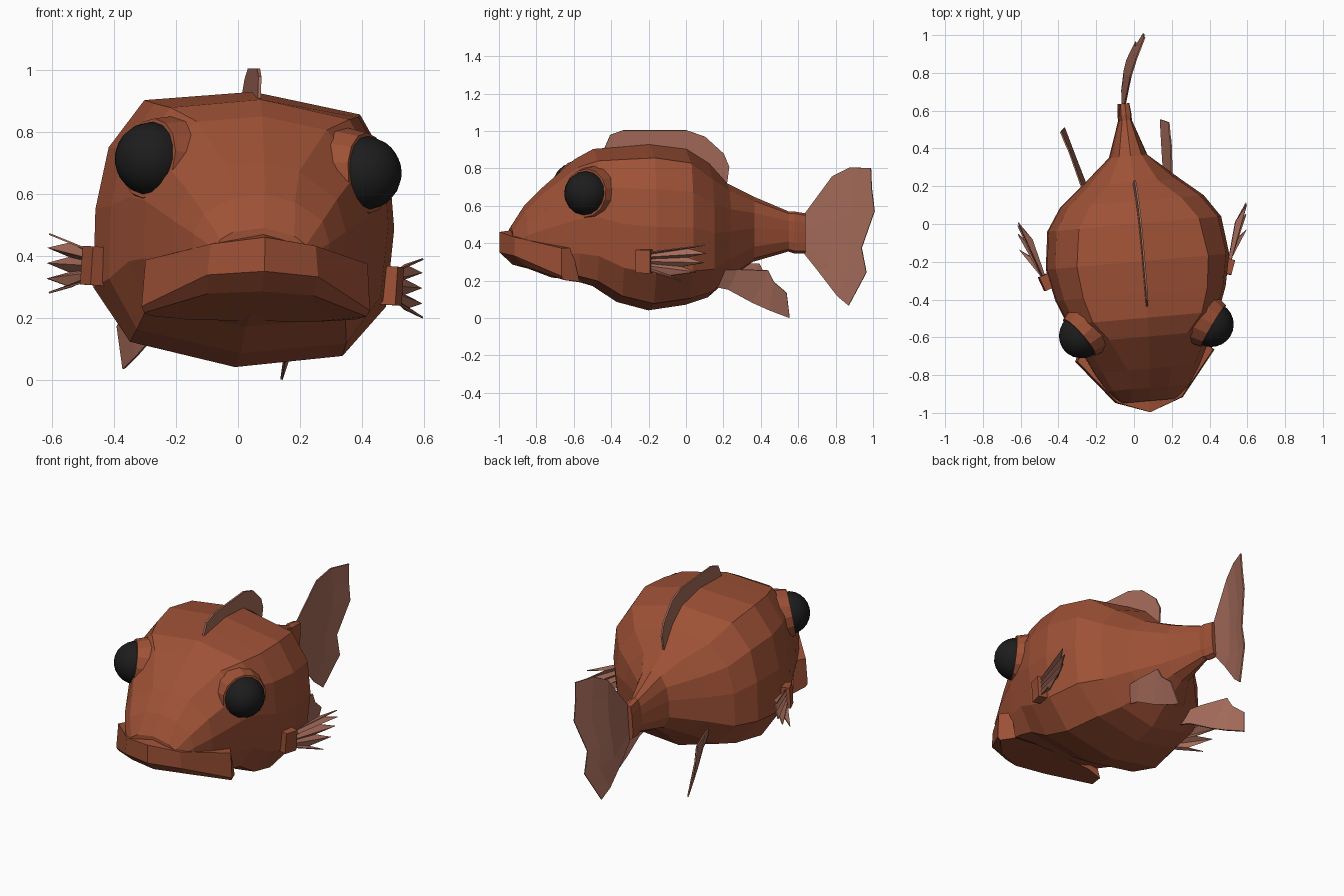
import bpy
import bmesh
from math import radians
from mathutils import Matrix, Vector

cube = bpy.data.objects.get("Cube")
if cube:
    bpy.data.objects.remove(cube, do_unlink=True)


def make_material(name, color):
    mat = bpy.data.materials.new(name)
    mat.diffuse_color = color
    mat.use_nodes = True
    bsdf = mat.node_tree.nodes["Principled BSDF"]
    bsdf.inputs["Base Color"].default_value = color
    bsdf.inputs["Roughness"].default_value = 0.8
    return mat


SKIN = make_material("skin", (0.34, 0.082, 0.037, 1))
FIN = make_material("fin", (0.38, 0.15, 0.105, 1))
EYE = make_material("eye", (0.012, 0.012, 0.012, 1))


def pose(roll=3.8):
    """Slight turn and lean of the whole swimming body."""
    pivot = Matrix.Translation((0, 0, 0.45))
    lean = pivot @ Matrix.Rotation(radians(roll), 4, "Y") @ pivot.inverted()
    return Matrix.Rotation(radians(5), 4, "Z") @ lean


def finish(name, bm, mat, matrix, thickness=0.0):
    bmesh.ops.recalc_face_normals(bm, faces=bm.faces)
    bm.transform(matrix)
    mesh = bpy.data.meshes.new(name)
    bm.to_mesh(mesh)
    bm.free()
    mesh.materials.append(mat)
    obj = bpy.data.objects.new(name, mesh)
    bpy.context.collection.objects.link(obj)
    if thickness:
        solid = obj.modifiers.new("thickness", "SOLIDIFY")
        solid.thickness = thickness
        solid.offset = 0
    return obj


def loft(name, rows, mat, closed=False, thickness=0.0, matrix=None):
    """Skin rows of points; closed rows become capped rings."""
    bm = bmesh.new()
    grid = [[bm.verts.new(p) for p in row] for row in rows]
    count = len(grid[0])
    for a, b in zip(grid, grid[1:]):
        for i in range(count if closed else count - 1):
            j = (i + 1) % count
            bm.faces.new((a[i], a[j], b[j], b[i]))
    if closed:
        bm.faces.new(grid[0])
        bm.faces.new(grid[-1])
    return finish(name, bm, mat, matrix or pose(), thickness)


def mix(a, b, t):
    return a + (b - a) * t


# Body: y, top z, shoulder width, shoulder z, side width, belly width, bottom z
SECTIONS = [
    (-0.94, 0.49, 0.10, 0.47, 0.15, 0.14, 0.33),
    (-0.87, 0.60, 0.10, 0.58, 0.22, 0.20, 0.29),
    (-0.77, 0.70, 0.115, 0.68, 0.28, 0.25, 0.25),
    (-0.60, 0.85, 0.21, 0.82, 0.36, 0.31, 0.20),
    (-0.50, 0.905, 0.29, 0.86, 0.40, 0.32, 0.17),
    (-0.37, 0.915, 0.33, 0.87, 0.45, 0.34, 0.085),
    (-0.20, 0.93, 0.35, 0.88, 0.485, 0.345, 0.04),
    (0.00, 0.905, 0.32, 0.85, 0.46, 0.30, 0.07),
    (0.12, 0.83, 0.24, 0.76, 0.38, 0.24, 0.11),
    (0.22, 0.72, 0.13, 0.69, 0.26, 0.15, 0.20),
    (0.36, 0.65, 0.06, 0.63, 0.10, 0.06, 0.30),
    (0.55, 0.57, 0.022, 0.56, 0.035, 0.022, 0.355),
    (0.58, 0.57, 0.026, 0.56, 0.035, 0.026, 0.345),
    (0.64, 0.56, 0.022, 0.55, 0.028, 0.022, 0.345),
]


def body_ring(y, top, ws, zs, w, wb, bottom):
    half = [(0, top), (ws, zs),
            (mix(ws, w, 0.78), mix(bottom, zs, 0.81)),
            (w, mix(bottom, zs, 0.57)),
            (w * 0.98, mix(bottom, zs, 0.27)),
            (wb, mix(bottom, zs, 0.07)), (0, bottom)]
    other = [(-x, z) for x, z in half[-2:0:-1]]
    return [(x, y, z) for x, z in half + other]


loft("body", [body_ring(*s) for s in SECTIONS], SKIN, closed=True)

# Muzzle: each column runs head, lip top, lip bottom, jaw, chin
MUZZLE = [
    [(0.32, -0.64, 0.38), (0.36, -0.70, 0.38), (0.37, -0.70, 0.23),
     (0.36, -0.69, 0.21), (0.33, -0.60, 0.20)],
    [(0.15, -0.87, 0.44), (0.17, -0.935, 0.435), (0.18, -0.935, 0.335),
     (0.17, -0.87, 0.275), (0.20, -0.56, 0.19)],
    [(0, -0.93, 0.47), (0, -1.0, 0.46), (0, -1.0, 0.35),
     (0, -0.93, 0.285), (0, -0.55, 0.19)],
]
mirrored = [[(-x, y, z) for x, y, z in col] for col in MUZZLE[1::-1]]
loft("muzzle", MUZZLE + mirrored, SKIN, closed=True, matrix=pose(1))

# Eyes in raised sockets
for side, word in ((1, "left"), (-1, "right")):
    center = Vector((side * 0.345, -0.565, 0.69))
    facing = Vector((side * 0.8, -0.58, 0.12)).normalized()
    turn = facing.to_track_quat("Z", "Y").to_matrix().to_4x4()

    bm = bmesh.new()
    bmesh.ops.create_uvsphere(bm, u_segments=16, v_segments=12, radius=0.12)
    eye = finish(word + "_eye", bm, EYE, pose() @ Matrix.Translation(center) @ turn)
    eye.data.polygons.foreach_set("use_smooth", [True] * len(eye.data.polygons))

    bm = bmesh.new()
    bmesh.ops.create_cone(bm, cap_ends=True, segments=14, radius1=0.155,
                          radius2=0.13, depth=0.09)
    finish(word + "_eye_socket", bm, SKIN,
           pose() @ Matrix.Translation(center - facing * 0.03) @ turn)

# Side fins: a stub with a folded fan of pointed rays
TIPS = [(0.05, 0.43), (0.06, 0.385), (0.045, 0.335), (0.0, 0.285), (-0.08, 0.24)]
for side, word in ((1, "left"), (-1, "right")):
    bm = bmesh.new()
    bmesh.ops.create_cube(bm, size=1)
    finish(word + "_fin_stub", bm, SKIN,
           pose() @ Matrix.Translation((side * 0.48, -0.265, 0.335))
           @ Matrix.Rotation(radians(side * -20), 4, "Z")
           @ Matrix.Diagonal((0.06, 0.08, 0.125, 1)))

    root, edge = [], []
    for i in range(2 * len(TIPS) - 1):
        t = i / (2 * len(TIPS) - 2)
        fold = 0.012 * (-1) ** i
        root.append((side * (0.495 + fold / 2), -0.24, mix(0.385, 0.285, t)))
        if i % 2 == 0:
            y, z = TIPS[i // 2]
            reach = 0.595
        else:
            (y1, z1), (y2, z2) = TIPS[i // 2], TIPS[i // 2 + 1]
            y, z = (y1 + y2) / 2 - 0.09, (z1 + z2) / 2
            reach = 0.555
        edge.append((side * (reach + fold), y, z))
    loft(word + "_side_fin", [root, edge], FIN, thickness=0.006)

# Belly fins, trailing from the underside
UPPER = [(0.15, 0.27), (0.26, 0.275), (0.42, 0.27), (0.45, 0.21), (0.52, 0.15)]
LOWER = [(0.14, 0.18), (0.21, 0.165), (0.34, 0.095), (0.43, 0.055), (0.54, 0.014)]
for side, word, splay in ((1, "left", 0.02), (-1, "right", 0.09)):
    rows = []
    for line, lean in ((UPPER, 0.02), (LOWER, -0.015)):
        rows.append([(side * (0.21 + lean + splay * (y - 0.15) / 0.35), y, z)
                     for y, z in line])
    loft(word + "_belly_fin", rows, FIN, thickness=0.008)

# Back fin
CREST = [(-0.44, 0.91), (-0.41, 0.98), (-0.34, 1.005), (0.0, 1.005),
         (0.10, 0.97), (0.20, 0.88), (0.23, 0.81), (0.22, 0.73)]
BASE = [(-0.43, 0.89), (-0.38, 0.90), (-0.32, 0.90), (-0.02, 0.89),
        (0.06, 0.85), (0.13, 0.80), (0.17, 0.74), (0.21, 0.71)]
loft("back_fin", [[(0, y, z) for y, z in line] for line in (BASE, CREST)],
     FIN, thickness=0.01)

# Tail fin, swept sideways towards its end
TAIL = [
    [(0.63, 0.55), (0.63, 0.51), (0.63, 0.47), (0.63, 0.43), (0.63, 0.39), (0.63, 0.35)],
    [(0.78, 0.76), (0.79, 0.64), (0.79, 0.53), (0.78, 0.41), (0.77, 0.29), (0.71, 0.25)],
    [(0.87, 0.81), (0.89, 0.68), (0.90, 0.56), (0.86, 0.39), (0.87, 0.26), (0.81, 0.12)],
    [(0.98, 0.81), (0.985, 0.70), (1.0, 0.58), (0.935, 0.38), (0.96, 0.25), (0.87, 0.07)],
]
loft("tail_fin",
     [[(0.13 * ((y - 0.63) / 0.37) ** 1.6, y, z) for y, z in row] for row in TAIL],
     FIN, thickness=0.008)
